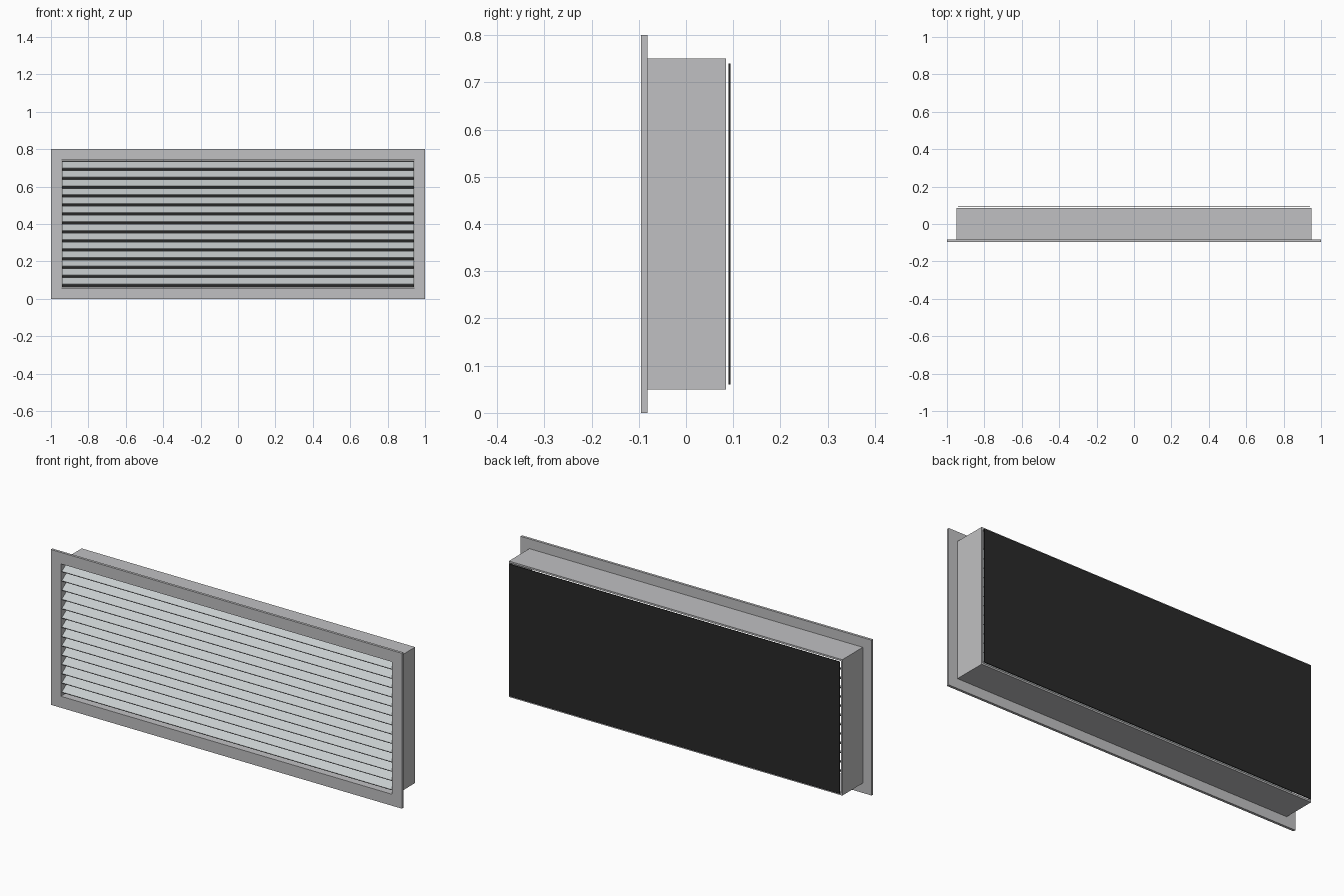
import bpy, bmesh, math
from mathutils import Matrix

if "Cube" in bpy.data.objects:
    bpy.data.objects.remove(bpy.data.objects["Cube"])


def material(name, rgb):
    m = bpy.data.materials.new(name)
    m.diffuse_color = (*rgb, 1)
    m.use_nodes = True
    m.node_tree.nodes["Principled BSDF"].inputs["Base Color"].default_value = m.diffuse_color
    return m


GREY = material("aluminium grey", (0.53, 0.53, 0.54))
SILVER = material("light silver", (0.57, 0.60, 0.61))
BLACK = material("dark mesh", (0.022, 0.022, 0.022))
MID_Z = 0.4


def add_object(name, bm, mat):
    bmesh.ops.recalc_face_normals(bm, faces=bm.faces)
    mesh = bpy.data.meshes.new(name)
    bm.to_mesh(mesh)
    bm.free()
    mesh.materials.append(mat)
    obj = bpy.data.objects.new(name, mesh)
    bpy.context.collection.objects.link(obj)
    return obj


def box(name, size, centre, mat, tilt=0.0):
    bm = bmesh.new()
    bmesh.ops.create_cube(bm, size=1, matrix=Matrix.Translation(centre)
                          @ Matrix.Rotation(tilt, 4, 'X') @ Matrix.Diagonal((*size, 1)))
    return add_object(name, bm, mat)


def ring(name, outer, inner, y0, y1, mat):
    """Rectangular tube along y; outer and inner are half sizes in x and z."""
    bm = bmesh.new()
    corners = ((-1, -1), (1, -1), (1, 1), (-1, 1))
    loops = [[bm.verts.new((sx * h[0], y, MID_Z + sz * h[1])) for sx, sz in corners]
             for h, y in ((outer, y0), (outer, y1), (inner, y1), (inner, y0))]
    for a, b in zip(loops, loops[1:] + loops[:1]):
        for i in range(4):
            j = (i + 1) % 4
            bm.faces.new((a[i], a[j], b[j], b[i]))
    return add_object(name, bm, mat)


# Front flange and the duct sleeve behind it
ring("front_flange", (1.0, 0.4), (0.943, 0.341), -0.095, -0.082, GREY)
ring("wall_sleeve", (0.95, 0.35), (0.943, 0.341), -0.082, 0.085, GREY)

# Sloping blades, low edge to the front
COUNT, PITCH = 14, 0.0478
for i in range(COUNT):
    z = MID_Z + 0.004 + (i - (COUNT - 1) / 2) * PITCH
    box(f"louvre_blade_{i + 1}", (1.884, 0.06, 0.006), (0, -0.062, z), SILVER,
        math.radians(35))

# Thin dark screen just behind the sleeve
box("back_screen", (1.88, 0.004, 0.68), (0, 0.092, MID_Z), BLACK)
